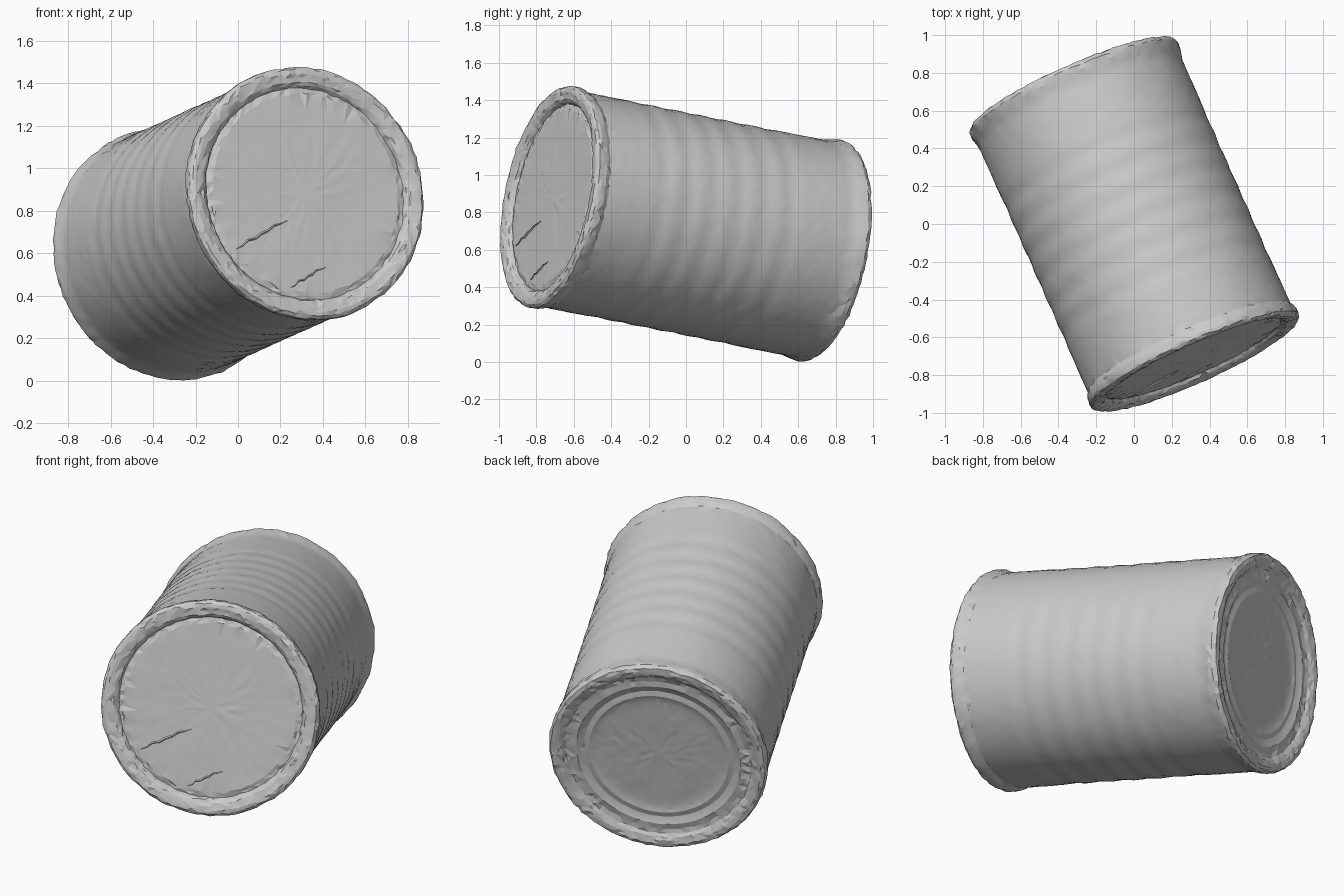
import bpy, bmesh, math
from mathutils import Vector, noise

if "Cube" in bpy.data.objects:
    bpy.data.objects.remove(bpy.data.objects["Cube"])

AXIS = Vector((0.40, -0.90, 0.18)).normalized()   # points to the front lid
CENTRE = Vector((0, 0, 0.738))
ROT = AXIS.to_track_quat('Z', 'Y')
SEGS = 110
H = 0.820                                          # half length of the can


def rough(p):
    """Scan-like unevenness: strong on the rims, faint on walls and lids."""
    r = math.hypot(p.x, p.y)
    on_rim = abs(p.z) > H - 0.09 and r > 0.47
    fine = noise.noise_vector(p * 38) * (0.008 if on_rim else 0.002)
    return p + fine + noise.noise_vector(p * 5) * 0.002


def finish(bm, name, angle=25):
    mesh = bpy.data.meshes.new(name)
    bmesh.ops.recalc_face_normals(bm, faces=bm.faces)
    bm.to_mesh(mesh)
    bm.free()
    ob = bpy.data.objects.new(name, mesh)
    bpy.context.collection.objects.link(ob)
    bpy.ops.object.select_all(action='DESELECT')
    ob.select_set(True)
    bpy.context.view_layer.objects.active = ob
    bpy.ops.object.shade_smooth_by_angle(angle=math.radians(angle))
    return ob


def lathe(bm, profile):
    """Revolve (radius, height) points; radius 0 closes the middle."""
    prev = None
    for r, z in profile:
        if r == 0:
            ring = [bm.verts.new(CENTRE + ROT @ rough(Vector((0, 0, z))))]
        else:
            ring = []
            for i in range(SEGS):
                a = math.tau * i / SEGS
                p = rough(Vector((r * math.cos(a), r * math.sin(a), z)))
                ring.append(bm.verts.new(CENTRE + ROT @ p))
        if prev:
            for i in range(SEGS):
                j = (i + 1) % SEGS
                if len(ring) == 1:
                    bm.faces.new((prev[i], prev[j], ring[0]))
                else:
                    bm.faces.new((prev[i], prev[j], ring[j], ring[i]))
        prev = ring
    bmesh.ops.triangulate(bm, faces=bm.faces)


def fill_rings(r, z, n=8):
    """Flat floor from radius r to the middle."""
    return [(r * (1 - i / n), z) for i in range(1, n)] + [(0, z)]


# Side wall with faint ribs and a seam bead at each end
wall = [(0.602, -H + 0.025), (0.600, -H + 0.05), (0.591, -H + 0.085)]
N = 64
for i in range(N + 1):
    z = -0.70 + 1.40 * i / N
    r = 0.586
    if -0.42 < z < 0.48:                           # six very shallow rings
        r -= 0.0022 * (1 - math.cos((z + 0.42) / 0.90 * math.tau * 6))
    wall.append((r, z))
wall += [(0.585, H - 0.085), (0.599, H - 0.06), (0.604, H - 0.03), (0.602, H - 0.015)]
bm = bmesh.new()
lathe(bm, wall)
finish(bm, "can_wall", 18)

# Front lid: broad rim, small step, shallow recessed panel
FLOOR = H - 0.027
front = [(0.602, H - 0.015), (0.588, H - 0.002), (0.570, H), (0.550, H - 0.003),
         (0.530, H - 0.008), (0.516, H - 0.018), (0.506, FLOOR - 0.008),
         (0.490, FLOOR - 0.004), (0.475, FLOOR)]
bm = bmesh.new()
lathe(bm, front + fill_rings(0.465, FLOOR))
finish(bm, "front_lid", 12)

# Back lid: rim, then shallow concentric steps
back = [(0.602, -H + 0.025), (0.590, -H + 0.004), (0.570, -H), (0.550, -H + 0.004),
        (0.532, -H + 0.012), (0.515, -H + 0.026), (0.490, -H + 0.030),
        (0.455, -H + 0.026), (0.435, -H + 0.036), (0.415, -H + 0.042),
        (0.385, -H + 0.036), (0.365, -H + 0.042), (0.340, -H + 0.045)]
bm = bmesh.new()
lathe(bm, back + fill_rings(0.340, -H + 0.045))
finish(bm, "back_lid", 12)


# Small raised creases on the front panel
def on_floor(x, z):
    p = Vector((x, 0, z))
    p.y = CENTRE.y + (FLOOR - AXIS.x * x - AXIS.z * (z - CENTRE.z)) / AXIS.y
    return p


def crease(name, a, b, width, height):
    a, b = on_floor(*a), on_floor(*b)
    side = (b - a).cross(AXIS).normalized()
    bm = bmesh.new()
    rows = []
    for i in range(9):
        t = i / 8
        s = 0.3 + 0.7 * math.sin(math.pi * t)
        p = a.lerp(b, t) + side * noise.noise(Vector((i * 0.7, 0.3, 0))) * 0.012
        rows.append([bm.verts.new(p - side * width * s - AXIS * 0.006),
                     bm.verts.new(p + AXIS * height * s),
                     bm.verts.new(p + side * width * s - AXIS * 0.006)])
    for u, v in zip(rows, rows[1:]):
        for k in range(3):
            bm.faces.new((u[k], u[(k + 1) % 3], v[(k + 1) % 3], v[k]))
    bm.faces.new(rows[0])
    bm.faces.new(rows[-1])
    finish(bm, name)


crease("panel_crease_long", (-0.01, 0.62), (0.23, 0.76), 0.010, 0.008)
crease("panel_crease_low", (0.25, 0.44), (0.41, 0.54), 0.008, 0.006)
